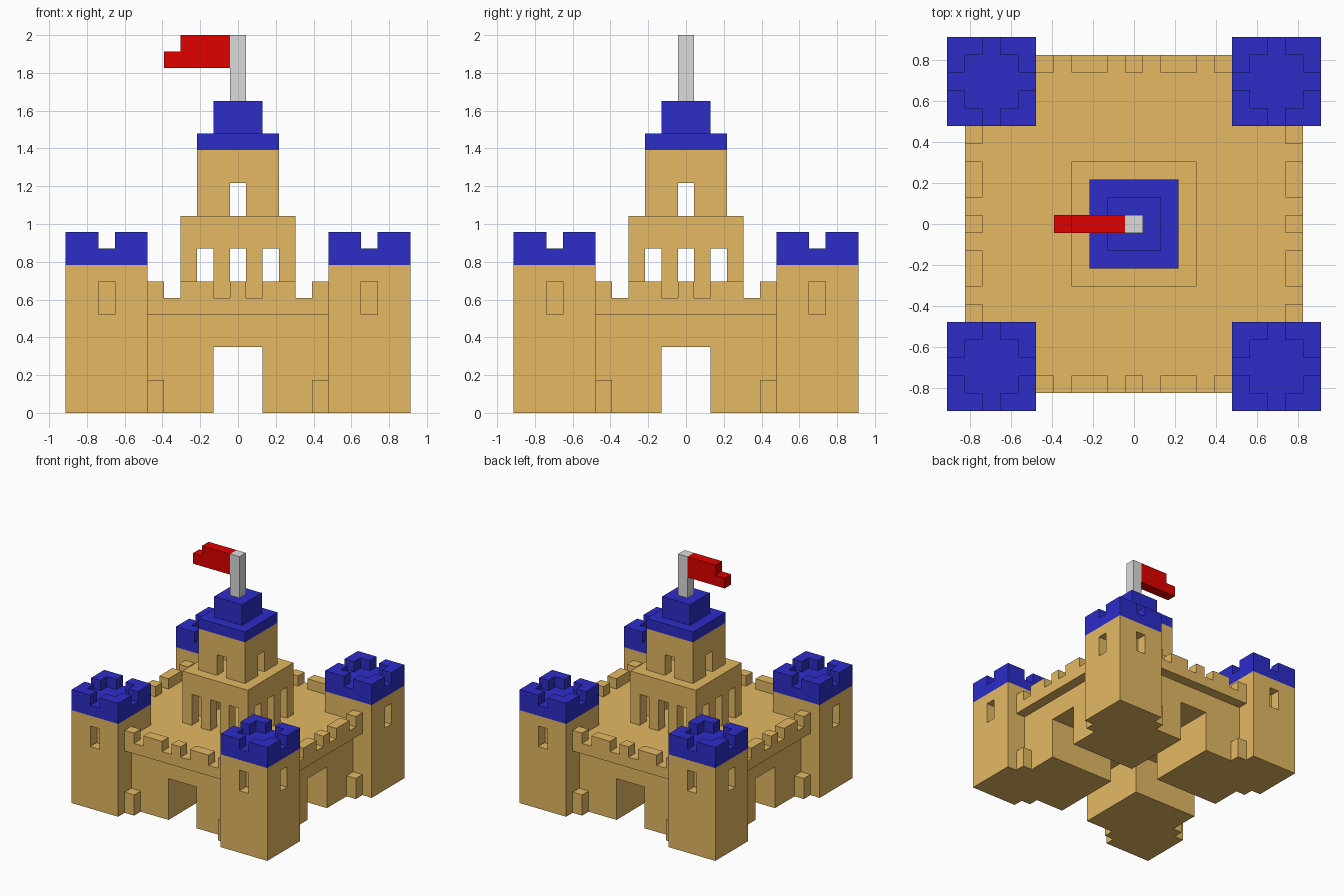
import bpy, bmesh

if "Cube" in bpy.data.objects:
    bpy.data.objects.remove(bpy.data.objects["Cube"])

U = 2 / 23  # one building block; everything below is in blocks


def material(name, rgb):
    m = bpy.data.materials.new(name)
    m.diffuse_color = (*rgb, 1)
    m.use_nodes = True
    m.node_tree.nodes["Principled BSDF"].inputs["Base Color"].default_value = m.diffuse_color
    return m


SAND = material("sand_stone", (0.78, 0.485, 0.125))
BLUE = material("roof_blue", (0.026, 0.026, 0.59))
RED = material("flag_red", (0.75, 0.0, 0.0))
GREY = material("pole_grey", (0.71, 0.71, 0.71))


def rect(x0, x1, y0, y1):
    return [(x0, y0), (x1, y0), (x1, y1), (x0, y1)]


def square(h):
    return rect(-h, h, -h, h)


def build(name, prisms, mat):
    """One object from upright prisms: (outline, bottom, top)."""
    bm = bmesh.new()
    for outline, z0, z1 in prisms:
        base = bm.faces.new([bm.verts.new((x * U, y * U, z0 * U)) for x, y in outline])
        out = bmesh.ops.extrude_face_region(bm, geom=[base], use_keep_orig=True)
        top = [v for v in out["geom"] if isinstance(v, bmesh.types.BMVert)]
        bmesh.ops.translate(bm, verts=top, vec=(0, 0, (z1 - z0) * U))
    bmesh.ops.recalc_face_normals(bm, faces=bm.faces[:])
    me = bpy.data.meshes.new(name)
    bm.to_mesh(me)
    bm.free()
    me.materials.append(mat)
    ob = bpy.data.objects.new(name, me)
    bpy.context.collection.objects.link(ob)
    return ob


SIGNS = [(sx, sy) for sx in (-1, 1) for sy in (-1, 1)]


def flip(outline, sx, sy):
    return [(x * sx, y * sy) for x, y in outline]


def corner_ring(cx, cy, z0, z1):
    """Four L-shaped corners of a 5 x 5 ring with a gap in each side."""
    ell = [(.5, 2.5), (2.5, 2.5), (2.5, .5), (1.5, .5), (1.5, 1.5), (.5, 1.5)]
    return [([(x + cx, y + cy) for x, y in flip(ell, sx, sy)], z0, z1) for sx, sy in SIGNS]


# Main block: four solid quarters leave crossing gate passages
build("castle_body",
      [(flip(rect(1.5, 8.5, 1.5, 8.5), sx, sy), 0, 4) for sx, sy in SIGNS]
      + [(square(8.5), 4, 6)], SAND)

# Overhanging roof terrace between the towers
quarter = [(9.5, -5.5), (9.5, 5.5), (5.5, 5.5)]
terrace = []
for _ in range(4):
    terrace += quarter
    quarter = [(-y, x) for x, y in quarter]
build("roof_terrace", [(terrace, 6, 7)], SAND)

# Merlons on the terrace edge and small buttresses beside the towers
merlons, buttresses = [], []
for s in (-1, 1):
    for a, b in ((-5.5, -4.5), (-3.5, -1.5), (-.5, .5), (1.5, 3.5), (4.5, 5.5)):
        merlons += [(rect(a, b, 8.5 * s, 9.5 * s), 7, 8), (rect(8.5 * s, 9.5 * s, a, b), 7, 8)]
        if abs(a + b) == 10:
            buttresses += [(rect(a, b, 8.5 * s, 9.5 * s), 0, 2), (rect(8.5 * s, 9.5 * s, a, b), 0, 2)]
build("wall_merlons", merlons, SAND)
build("wall_buttresses", buttresses, SAND)

# Corner towers with recessed windows on the two outer sides, blue battlements
full = rect(5.5, 10.5, 5.5, 10.5)
notched = [(5.5, 5.5), (10.5, 5.5), (10.5, 7.5), (9.5, 7.5), (9.5, 8.5), (10.5, 8.5), (10.5, 10.5),
           (8.5, 10.5), (8.5, 9.5), (7.5, 9.5), (7.5, 10.5), (5.5, 10.5)]
for sx, sy in SIGNS:
    side = ("back" if sy > 0 else "front") + ("_right" if sx > 0 else "_left")
    build(side + "_tower", [(flip(full, sx, sy), 0, 6), (flip(notched, sx, sy), 6, 8),
                            (flip(full, sx, sy), 8, 9)], SAND)
    build(side + "_battlement", [(flip(full, sx, sy), 9, 10)]
          + corner_ring(8 * sx, 8 * sy, 10, 11), BLUE)

# Keep: open arcade of pillars below a slab
cells = {(i, j) for i in (-3, -1, 1, 3) for j in (-3, -1, 1, 3) if 3 in (abs(i), abs(j))}
build("keep_arcade", [(rect(i - .5, i + .5, j - .5, j + .5), 7, 10) for i, j in sorted(cells)]
      + [(square(3.5), 10, 12)], SAND)

# Upper keep with one opening per side, stepped blue roof
build("upper_keep", corner_ring(0, 0, 12, 14) + [(square(2.5), 14, 16)], SAND)
build("keep_roof", [(square(2.5), 16, 17), (square(1.5), 17, 19)], BLUE)

# Flag and pole
build("flag_pole", [(square(.5), 19, 23)], GREY)
build("flag", [(rect(-4.5, -.5, -.5, .5), 21, 22), (rect(-3.5, -.5, -.5, .5), 22, 23)], RED)
